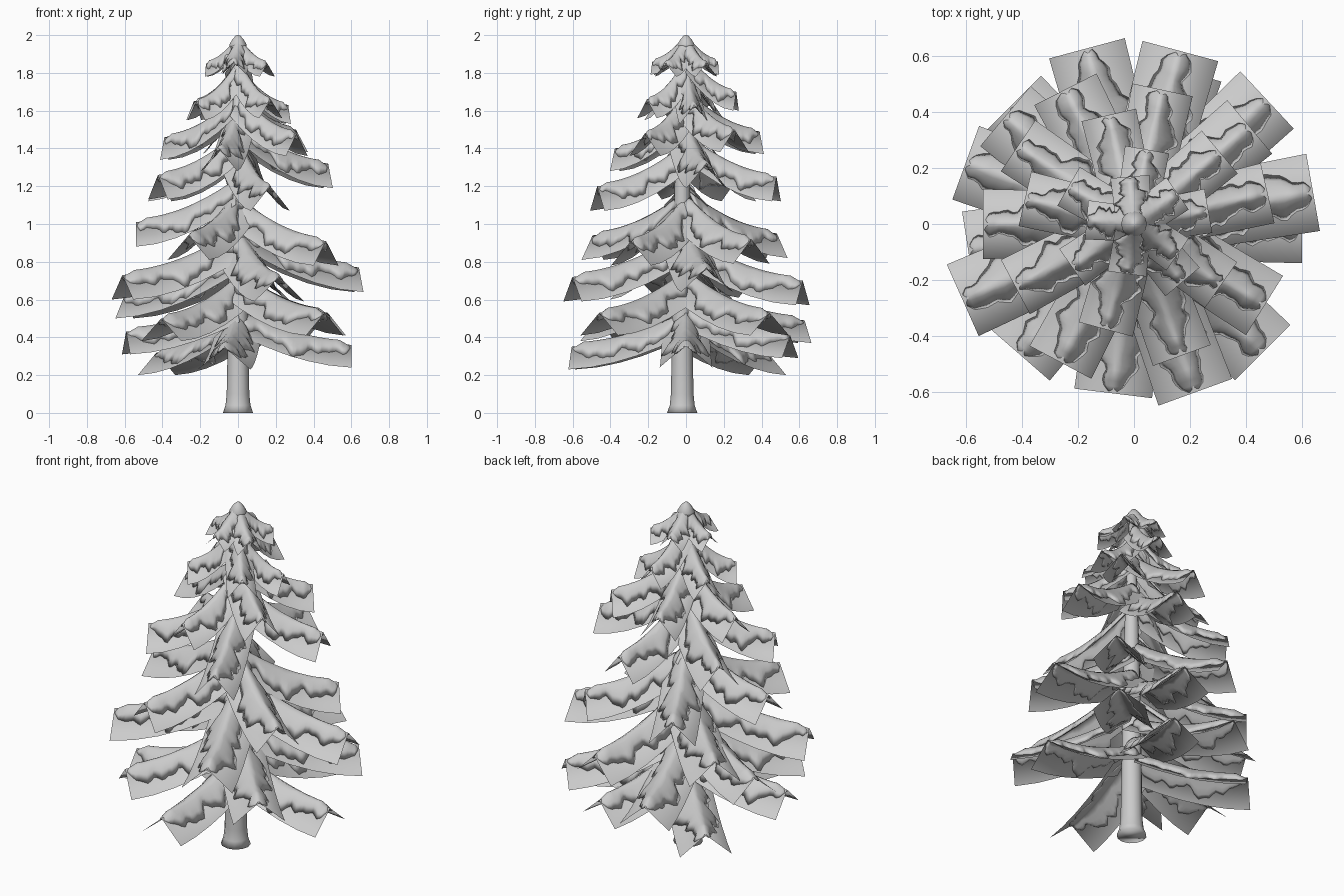
import bpy, bmesh, math, random
from mathutils import Vector

if "Cube" in bpy.data.objects:
    bpy.data.objects.remove(bpy.data.objects["Cube"])

random.seed(4)

# Tiers: rise of spine toward trunk, half width, side drop, [(azimuth, reach, tip height)]
TIERS = [
    (0.16, 0.14, 0.12, [(0, .60, .36), (72, .58, .41), (135, .61, .32), (189, .60, .43), (263, .61, .35)]),
    (0.20, 0.14, 0.12, [(43, .65, .53), (105, .65, .49), (160, .64, .62), (229, .62, .50), (315, .65, .53)]),
    (0.22, 0.14, 0.13, [(10, .65, .77), (75, .64, .70), (140, .60, .74), (204, .67, .73), (290, .64, .72)]),
    (0.21, 0.125, 0.13, [(40, .54, .92), (117, .54, .95), (180, .54, 1.01), (242, .56, .94), (328, .55, .91)]),
    (0.21, 0.11, 0.13, [(13, .49, 1.32), (78, .49, 1.25), (146, .50, 1.25), (208, .48, 1.26), (290, .50, 1.20)]),
    (0.20, 0.10, 0.12, [(40, .40, 1.50), (103, .40, 1.49), (167, .40, 1.46), (255, .39, 1.40), (325, .38, 1.48)]),
    (0.19, 0.08, 0.10, [(10, .27, 1.63), (80, .27, 1.70), (150, .27, 1.65), (215, .27, 1.65), (310, .27, 1.66)]),
    (0.12, 0.07, 0.07, [(35, .19, 1.85), (95, .17, 1.86), (175, .17, 1.85), (262, .18, 1.86), (325, .19, 1.85)]),
]


def finish(bm, name):
    bmesh.ops.recalc_face_normals(bm, faces=bm.faces)
    mesh = bpy.data.meshes.new(name)
    bm.to_mesh(mesh)
    bm.free()
    for p in mesh.polygons:
        p.use_smooth = True
    obj = bpy.data.objects.new(name, mesh)
    bpy.context.collection.objects.link(obj)
    return obj


def grid(bm, rows, wrap=False):
    vs = [[bm.verts.new(p) for p in r] for r in rows]
    n = len(vs[0])
    for a, b in zip(vs, vs[1:]):
        for j in range(n if wrap else n - 1):
            k = (j + 1) % n
            bm.faces.new((a[j], a[k], b[k], b[j]))
    return vs


def placer(az, reach, tip, rise, half, drop):
    ca, sa = math.cos(math.radians(az)), math.sin(math.radians(az))

    # t runs out along the spine, s is sideways distance, lift raises the point
    def place(t, s, lift=0.0, round_ridge=0.0):
        r = 0.01 + (reach - 0.01) * t
        side = math.sqrt(s * s + round_ridge ** 2)
        z = tip + rise * (1 - t) ** 1.8 - side * drop / half + lift
        return Vector((r * ca - s * sa, r * sa + s * ca, z))
    return place


def add_card(bm, place, half):
    rows = []
    for i in range(6):
        t = i / 5
        w = half * (0.9 + 0.1 * t)
        rows.append([place(t, -w), place(t, 0), place(t, w)])
    grid(bm, rows)


def add_snow(bm, place, half):
    n, m = 30, 8
    thick = 0.016 + 0.10 * half
    ph = [random.uniform(0, 6.3) for _ in range(6)]

    # ragged snow edge, widest in the middle and narrowing to the tip
    def edge(t, side):
        a, b, c = ph[3 * side:3 * side + 3]
        rag = (1 + .22 * math.sin(13 * t + a) + .16 * math.sin(27 * t + b)
               + .10 * math.sin(53 * t + c))
        body = min(1, .6 + t) * (1 - .62 * max(0, (t - .5) / .5) ** 1.3)
        return half * .68 * rag * body * math.sqrt(min(1, (1 - t) / .05)) + .002

    rows = []
    for i in range(n + 1):
        t = .03 + .96 * i / n
        ends = min(1, (n - i) / 3)
        top, under = [], []
        for j in range(m + 1):
            u = -1 + 2 * j / m
            s = u * edge(t, 0 if u < 0 else 1)
            dome = math.sqrt(max(0, 1 - u ** 4))
            top.append(place(t, s, thick * dome * ends + .004, .012))
            if 0 < j < m:
                under.append(place(t, s, -.006))
        rows.append(top + under[::-1])
    vs = grid(bm, rows, True)
    bm.faces.new(vs[0])
    bm.faces.new(vs[-1])


# Branch cards and the snow lying on them
for k, (rise, half, drop, branches) in enumerate(TIERS, 1):
    cards, snow = bmesh.new(), bmesh.new()
    for az, reach, tip in branches:
        place = placer(az, reach, tip, rise, half, drop)
        add_card(cards, place, half)
        add_snow(snow, place, half)
    finish(cards, f"branch_tier_{k}")
    finish(snow, f"snow_tier_{k}")


# Lathed parts: trunk and snowy peak
def lathe(name, profile, sides, cx, cy):
    bm = bmesh.new()
    rows = [[(cx + r * math.cos(2 * math.pi * i / sides), cy + r * math.sin(2 * math.pi * i / sides), z)
             for i in range(sides)] for r, z in profile]
    vs = grid(bm, rows, True)
    bm.faces.new(vs[0])
    bm.faces.new(vs[-1])
    return finish(bm, name)


lathe("trunk", [(.08, 0), (.066, .04), (.06, .1), (.056, .3), (.05, .8), (.035, 1.4), (.015, 1.92)], 12, 0, -.02)
lathe("snow_peak", [(.045, 1.935), (.046, 1.95), (.028, 1.98), (.012, 1.997), (.003, 2.0)], 12, 0, 0)
